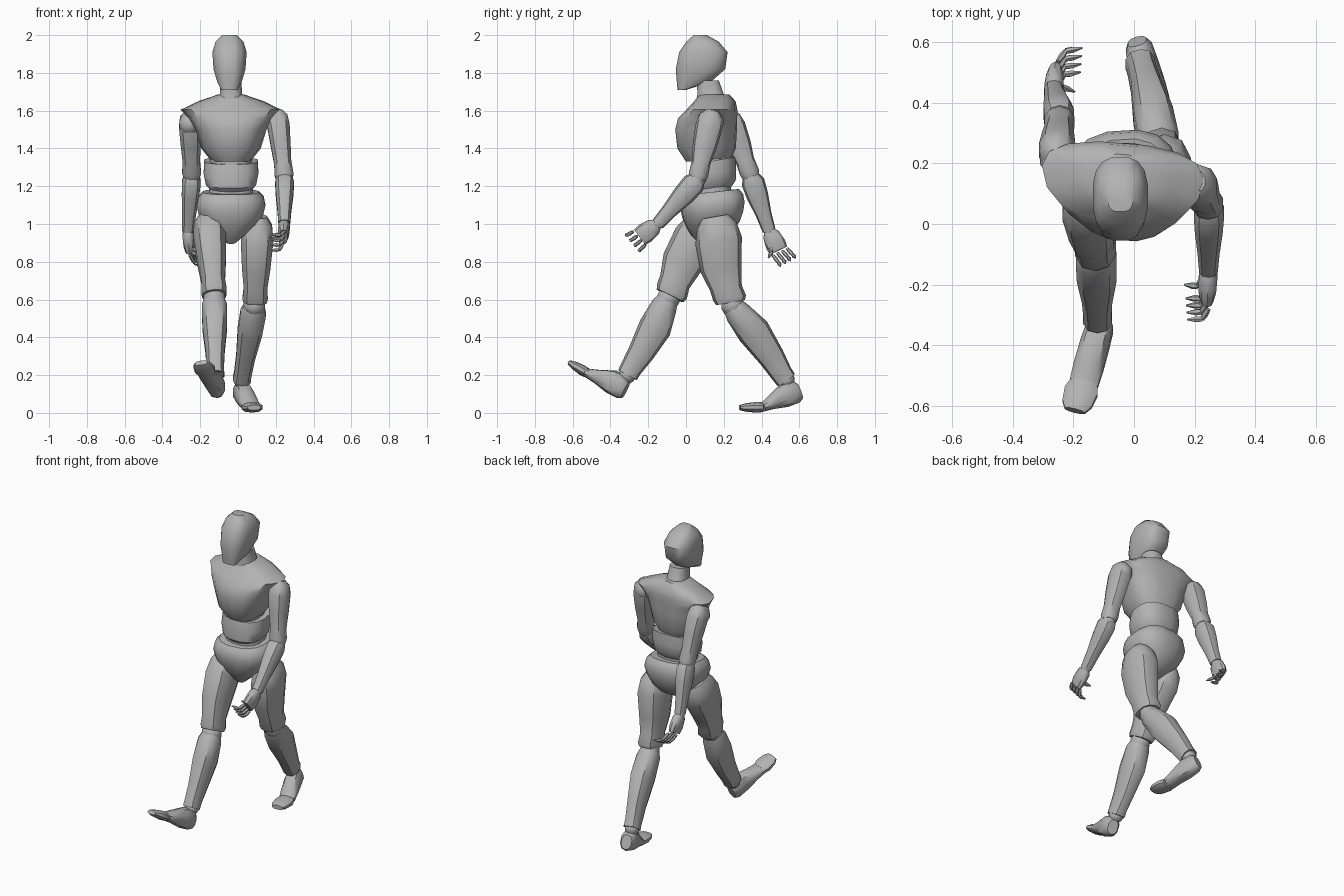
import bpy, bmesh, math
from mathutils import Vector as V

cube = bpy.data.objects.get("Cube")
if cube:
    bpy.data.objects.remove(cube)

grey = bpy.data.materials.new("matte_grey")
grey.use_nodes = True
tone = (0.45, 0.45, 0.45, 1)
grey.diffuse_color = tone
grey.node_tree.nodes["Principled BSDF"].inputs["Base Color"].default_value = tone


def bulge(value, power):
    return math.copysign(abs(value) ** power, value)


def skin(name, rings):
    """Join matching rings of points into one closed, smooth-shaded part."""
    bm = bmesh.new()
    loops = [[bm.verts.new(p) for p in ring] for ring in rings]
    n = len(loops[0])
    for low, high in zip(loops, loops[1:]):
        for i in range(n):
            j = (i + 1) % n
            bm.faces.new((low[i], low[j], high[j], high[i]))
    bm.faces.new(loops[0])
    bm.faces.new(loops[-1])
    bmesh.ops.recalc_face_normals(bm, faces=bm.faces)
    mesh = bpy.data.meshes.new(name)
    bm.to_mesh(mesh)
    bm.free()
    mesh.materials.append(grey)
    part = bpy.data.objects.new(name, mesh)
    bpy.context.collection.objects.link(part)
    bpy.context.view_layer.objects.active = part
    part.select_set(True)
    bpy.ops.object.shade_smooth_by_angle(angle=math.radians(40))
    part.select_set(False)
    return part


def body(name, rows, cx=-0.037, yaw=0, dip=0, taper=0, power=0.8, sides=16):
    """Stack level rings; each row is height, half width, front, back."""
    rings = []
    for z, half, front, back in rows:
        ring = []
        for i in range(sides):
            a = math.tau * (i + 0.5) / sides
            c, s = bulge(math.cos(a), power), bulge(math.sin(a), power)
            x = half * c * (1 + taper * s)
            y = (front + back) / 2 + (back - front) / 2 * s + yaw * x
            ring.append((cx + x, y, z + dip * s))
        rings.append(ring)
    return skin(name, rings)


def limb(name, a, b, rows, sides=10, power=0.85):
    """Loft from a to b; each row is fraction, half width, half depth, shift."""
    a, b = V(a), V(b)
    d = (b - a).normalized()
    u = (V((1, 0, 0)) - d * d.x).normalized()
    v = u.cross(d)
    rings = []
    for t, wide, deep, shift in rows:
        mid = a.lerp(b, t) + v * shift
        ring = []
        for i in range(sides):
            g = math.tau * (i + 0.5) / sides
            ring.append(mid + u * wide * bulge(math.cos(g), power)
                        + v * deep * bulge(math.sin(g), power))
        rings.append(ring)
    return skin(name, rings)


def ball(name, centre, r):
    c = V(centre)
    rows = [(0.5 - 0.5 * math.cos(k), r * math.sin(k), r * math.sin(k), 0)
            for k in (0.3, 0.8, 1.3, 1.84, 2.34, 2.84)]
    return limb(name, c + V((0, 0, r)), c - V((0, 0, r)), rows, power=1)


# Head, neck and torso
body("head", [(1.71, .045, -.045, .0), (1.75, .065, -.05, .13), (1.82, .086, -.056, .21),
              (1.91, .092, -.038, .222), (1.965, .075, .0, .175), (2.0, .04, .04, .11)],
     cx=-0.045, power=0.75)
body("neck", [(1.64, .075, .05, .23), (1.69, .06, .06, .2), (1.76, .055, .055, .175)])
body("chest", [(1.33, .1, .0, .23), (1.4, .155, -.045, .262), (1.5, .185, -.056, .268),
               (1.56, .22, -.04, .268), (1.605, .262, .005, .268), (1.65, .17, .045, .26),
               (1.685, .07, .07, .23)], yaw=-0.08, taper=0.12)
body("waist_core", [(1.1, .12, .03, .24), (1.25, .115, .04, .24), (1.4, .11, .03, .23)])
body("abdomen", [(1.335, .145, .03, .262), (1.27, .147, .015, .268), (1.21, .135, .015, .265),
                 (1.175, .1, .05, .24)], dip=0.02)
body("pelvis", [(.91, .03, .07, .18), (.95, .08, .03, .25), (1.0, .14, .0, .285),
                (1.05, .172, -.02, .302), (1.1, .185, -.03, .31), (1.145, .175, -.022, .302),
                (1.17, .15, .0, .28)], yaw=0.06, dip=0.015)

# Shared limb outlines
upper_arm = [(0, .03, .035, 0), (.08, .055, .062, 0), (.22, .062, .072, 0), (.5, .055, .065, 0),
             (.75, .048, .05, 0), (.93, .052, .052, 0), (1, .045, .046, 0)]
forearm = [(0, .045, .048, 0), (.1, .052, .062, 0), (.35, .048, .058, 0), (.7, .038, .042, 0),
           (1, .032, .035, 0)]
thigh = [(0, .05, .07, 0), (.1, .08, .105, 0), (.28, .09, .125, -.005), (.6, .078, .11, -.018),
         (.83, .065, .085, -.01), (.95, .07, .088, 0), (1, .064, .078, 0)]
shin = [(0, .058, .058, 0), (.08, .07, .07, 0), (.35, .068, .088, .01), (.7, .052, .07, .008),
        (.92, .048, .058, 0), (1, .05, .056, 0)]
foot = [(0, .032, .045, -.01), (.1, .046, .062, -.016), (.4, .05, .064, -.018),
        (.75, .052, .038, -.008), (1, .05, .024, 0)]
toes = [(0, .048, .026, 0), (.3, .058, .028, 0), (.75, .052, .022, 0), (1, .036, .014, 0)]
palm = [(0, .024, .028, 0), (.2, .032, .045, 0), (.7, .03, .055, 0), (1, .022, .05, 0)]
finger = [(0, .008, .008, 0), (.5, .011, .011, 0), (1, .008, .008, 0)]
fingertip = [(0, .01, .01, 0), (.4, .011, .011, 0), (1, .003, .003, 0)]


def arm(side, shoulder, elbow, wrist, knuckles):
    ball(side + "_shoulder_joint", V(shoulder) - V((0, 0, .06)), .06)
    limb(side + "_upper_arm", shoulder, elbow, upper_arm)
    ball(side + "_elbow", elbow, .045)
    limb(side + "_forearm", elbow, wrist, forearm)
    ball(side + "_wrist", wrist, .03)
    limb(side + "_palm", wrist, knuckles, palm)


def digits(side, first, last, tip_first, tip_last, thumb, thumb_tip, outward):
    """Four curled fingers spread between two lines, plus a thumb."""
    chains = []
    for i in range(4):
        t = i / 3
        chains.append(("finger", V(first).lerp(V(last), t), V(tip_first).lerp(V(tip_last), t)))
    chains.append(("thumb", V(thumb), V(thumb_tip)))
    for i, (kind, base, tip) in enumerate(chains):
        bend = base.lerp(tip, .5) + V(outward)
        limb(f"{side}_{kind}_{i}_base", base, bend, finger, 6, 1)
        limb(f"{side}_{kind}_{i}_tip", bend, tip, fingertip, 6, 1)


def leg(side, hip, knee, ankle, heel, toe_joint, toe_end):
    limb(side + "_thigh", hip, knee, thigh)
    ball(side + "_knee", V(knee).lerp(V(ankle), .04), .062)
    limb(side + "_shin", V(knee).lerp(V(ankle), .06), ankle, shin)
    ball(side + "_ankle", ankle, .046)
    limb(side + "_foot", heel, toe_joint, foot)
    limb(side + "_toes", toe_joint, toe_end, toes)


# Left arm swings forward, right arm swings back
arm("left", (.205, .14, 1.6), (.247, .06, 1.235), (.245, -.15, 1.0), (.24, -.245, .93))
digits("left", (.245, -.28, .96), (.235, -.215, .89), (.175, -.315, .945), (.17, -.245, .86),
       (.225, -.18, .96), (.165, -.2, .93), (.015, -.015, -.012))
arm("right", (-.255, .215, 1.59), (-.245, .345, 1.25), (-.265, .44, .965), (-.258, .49, .86))
digits("right", (-.25, .535, .87), (-.255, .46, .835), (-.17, .58, .82), (-.175, .5, .775),
       (-.25, .445, .9), (-.195, .435, .82), (-.015, .012, -.012))

# Left leg trails, right leg steps out on its heel
leg("left", (.105, .155, 1.04), (.09, .235, .585), (.02, .53, .175),
    (.01, .605, .105), (.07, .405, .03), (.085, .285, .028))
leg("right", (-.16, .12, 1.04), (-.125, -.085, .62), (-.12, -.31, .2),
    (-.105, -.325, .11), (-.165, -.525, .212), (-.195, -.615, .265))
